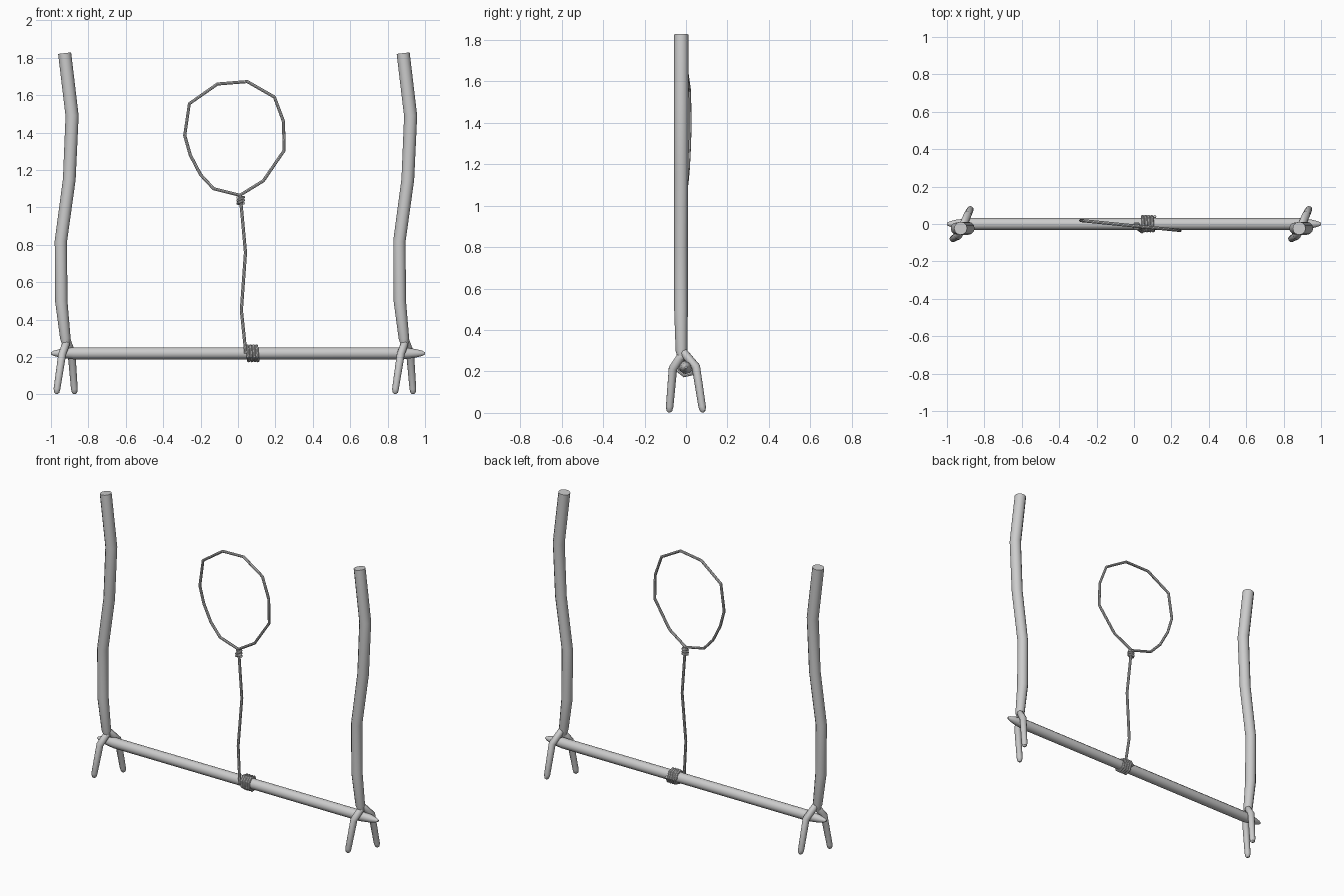
import bpy
import math

if "Cube" in bpy.data.objects:
    bpy.data.objects.remove(bpy.data.objects["Cube"], do_unlink=True)

GREY = (0.6, 0.6, 0.6, 1)
wood = bpy.data.materials.new("plain grey")
wood.use_nodes = True
wood.diffuse_color = GREY
wood.node_tree.nodes["Principled BSDF"].inputs["Base Color"].default_value = GREY


def tube(name, points, radii, closed=False, resolution=4):
    """Sweep a round section along a path; radii is one value or one per point."""
    if not isinstance(radii, (list, tuple)):
        radii = [radii] * len(points)
    curve = bpy.data.curves.new(name, "CURVE")
    curve.dimensions = "3D"
    curve.bevel_depth = 1.0
    curve.bevel_resolution = resolution
    curve.use_fill_caps = True
    spline = curve.splines.new("POLY")
    spline.points.add(len(points) - 1)
    for p, co, r in zip(spline.points, points, radii):
        p.co = (*co, 1)
        p.radius = r
    spline.use_cyclic_u = closed
    obj = bpy.data.objects.new(name, curve)
    bpy.context.collection.objects.link(obj)
    curve.materials.append(wood)
    bpy.ops.object.select_all(action="DESELECT")
    obj.select_set(True)
    bpy.context.view_layer.objects.active = obj
    bpy.ops.object.convert(target="MESH")
    bpy.ops.object.shade_smooth_by_angle(angle=math.radians(40))
    return bpy.context.object


# Crossbar with whittled ends
tube("crossbar",
     [(-1, 0, .22), (-.985, 0, .22), (-.95, 0, .22), (-.88, 0, .22),
      (.88, 0, .22), (.95, 0, .22), (.985, 0, .22), (1, 0, .22)],
     [.006, .014, .023, .032, .032, .023, .014, .006])

# Two identical forked posts, each a bent trunk with two legs astride the bar
for side, x in (("right", -.905), ("left", .905)):
    tube(side + "_post",
         [(x - .022, -.023, 1.825), (x + .018, -.023, 1.49), (x + .003, -.023, 1.15),
          (x - .042, -.024, .82), (x - .04, -.024, .5), (x - .018, -.022, .3),
          (x - .015, -.02, .26)],
         [.035, .035, .034, .033, .033, .028, .018])
    tube(side + "_front_leg",
         [(x - .005, -.01, .285), (x - .015, -.025, .27), (x - .035, -.063, .215),
          (x - .063, -.079, .03), (x - .064, -.08, .01), (x - .064, -.08, .003)],
         [.012, .021, .021, .018, .014, .006])
    tube(side + "_back_leg",
         [(x - .02, -.025, .295), (x - .01, -.01, .29), (x + .015, .048, .222),
          (x + .03, .078, .03), (x + .031, .081, .01), (x + .031, .081, .003)],
         [.012, .021, .021, .018, .014, .006])

# Snare loop, slightly turned about the vertical
LOOP = [(.01, 1.065), (-.13, 1.1), (-.2, 1.175), (-.255, 1.28), (-.285, 1.385),
        (-.26, 1.555), (-.11, 1.66), (.05, 1.673), (.195, 1.59), (.243, 1.46),
        (.247, 1.305), (.135, 1.142)]
tube("snare_loop", [(px, -.01 - .1 * px, pz) for px, pz in LOOP], .0085,
     closed=True, resolution=2)

# Cord down to the bar
tube("cord", [(.012, -.012, 1.06), (.018, -.012, 1), (.04, -.018, .76), (.018, -.024, .45),
              (.042, -.042, .22)], .0085, resolution=2)


def coil(turns, sides, radius, start, step):
    """Angular helix samples as (cosine, sine, advance)."""
    return [(radius * math.cos(i * math.tau / sides), radius * math.sin(i * math.tau / sides),
             start + step * i / sides) for i in range(int(turns * sides) + 1)]


# Slip knot under the loop, and wraps around the bar
tube("slip_knot", [(.014 + a, -.012 + b, h + .3 * a) for a, b, h in
                   coil(2.5, 6, .016, 1.018, .016)], .0075, resolution=2)
tube("bar_wraps", [(h, a, .22 + b) for a, b, h in
                   coil(4, 7, .041, .045, .0165)], .0085, resolution=2)
